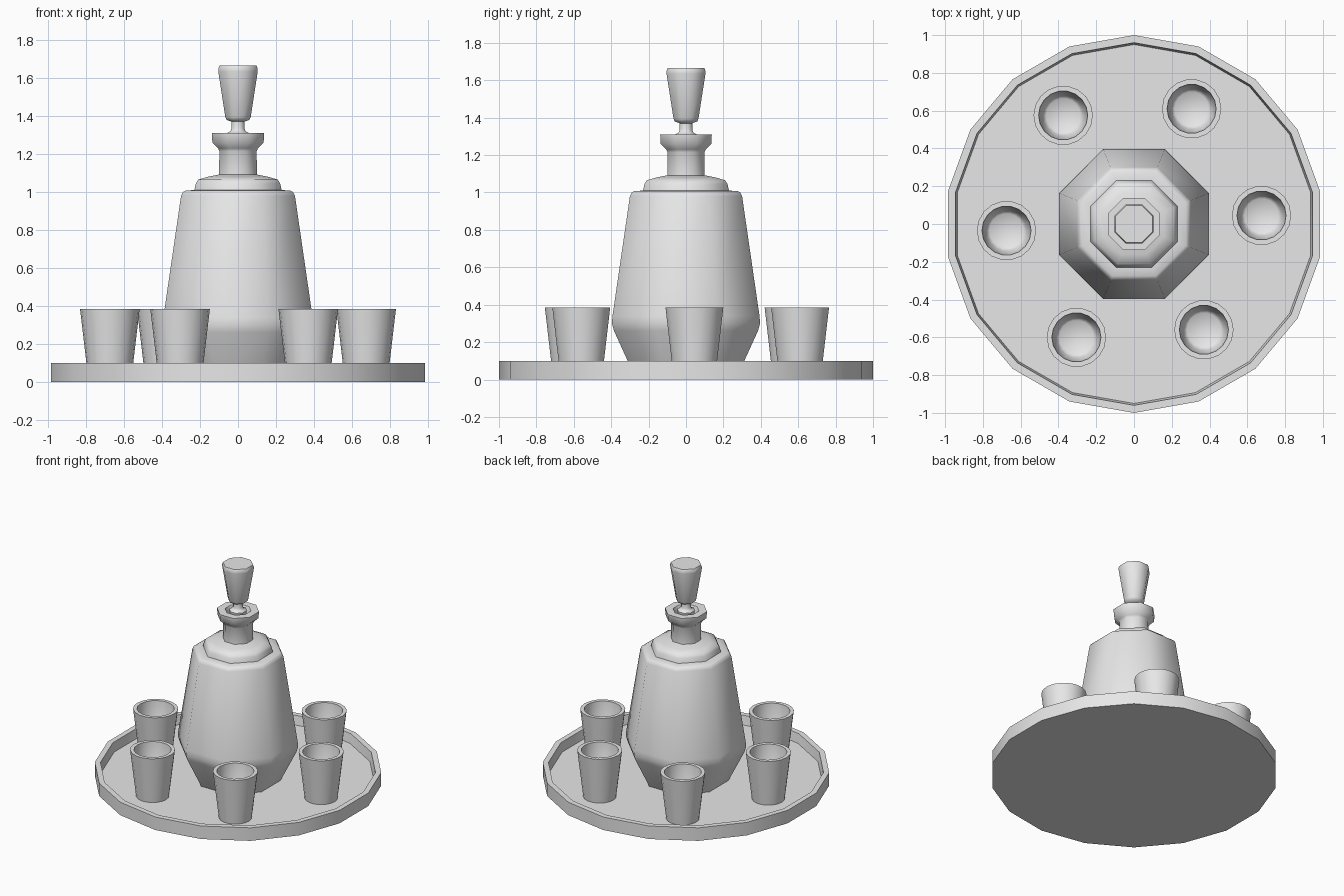
import bpy
import bmesh
import math

cube = bpy.data.objects.get("Cube")
if cube:
    bpy.data.objects.remove(cube, do_unlink=True)

grey = bpy.data.materials.new("plain_grey")
grey.use_nodes = True
grey.diffuse_color = (0.8, 0.8, 0.8, 1)
grey.node_tree.nodes["Principled BSDF"].inputs["Base Color"].default_value = (0.8, 0.8, 0.8, 1)


def lathe(name, profile, sides, start=0.0, flats=False, location=(0, 0, 0), smooth=50):
    """Turn a (radius, height) profile; flats=True measures radius to the flat sides."""
    scale = 1 / math.cos(math.pi / sides) if flats else 1
    bm = bmesh.new()
    rings = []
    for r, z in profile:
        ring = []
        for i in range(sides):
            a = start + math.tau * i / sides
            ring.append(bm.verts.new((r * scale * math.cos(a), r * scale * math.sin(a), z)))
        rings.append(ring)
    for low, high in zip(rings, rings[1:]):
        for i in range(sides):
            j = (i + 1) % sides
            bm.faces.new((low[i], low[j], high[j], high[i]))
    bm.faces.new(rings[0][::-1])
    bm.faces.new(rings[-1])
    bmesh.ops.recalc_face_normals(bm, faces=bm.faces)
    mesh = bpy.data.meshes.new(name)
    bm.to_mesh(mesh)
    bm.free()
    mesh.materials.append(grey)
    obj = bpy.data.objects.new(name, mesh)
    obj.location = location
    bpy.context.collection.objects.link(obj)
    bpy.ops.object.select_all(action='DESELECT')
    obj.select_set(True)
    bpy.context.view_layer.objects.active = obj
    bpy.ops.object.shade_smooth_by_angle(angle=math.radians(smooth))
    return obj


# Shallow tray with a raised rim
lathe("tray", [(1.0, 0), (1.0, 0.1), (0.96, 0.1), (0.95, 0.03)], 18, start=math.pi / 2)

# Eight-sided decanter, hollow at the mouth
eighth = math.pi / 8
lathe("decanter", [
    (0.28, 0.03), (0.385, 0.26), (0.396, 0.3), (0.393, 0.34),
    (0.30, 0.98), (0.29, 1.0), (0.275, 1.008), (0.23, 1.01),
    (0.222, 1.045), (0.21, 1.065), (0.16, 1.08), (0.10, 1.092),
    (0.098, 1.215), (0.105, 1.23), (0.135, 1.26), (0.138, 1.31),
    (0.085, 1.31), (0.07, 1.27), (0.065, 1.2),
], 8, start=eighth, flats=True)

# Tapered stopper seated in the mouth
lathe("stopper", [
    (0.05, 1.2), (0.058, 1.31), (0.04, 1.32), (0.034, 1.335), (0.034, 1.37),
    (0.06, 1.38), (0.067, 1.395), (0.104, 1.635), (0.104, 1.65), (0.098, 1.665),
], 8, start=eighth, flats=True)

# Six small cups around the decanter
cup_spots = [(-0.375, 0.575), (0.305, 0.61), (0.675, 0.045),
             (0.37, -0.56), (-0.305, -0.6), (-0.675, -0.035)]
for n, (x, y) in enumerate(cup_spots, 1):
    lathe(f"cup_{n}", [(0.115, 0.03), (0.157, 0.385), (0.13, 0.385), (0.107, 0.09), (0.09, 0.075)],
          18, location=(x, y, 0))
